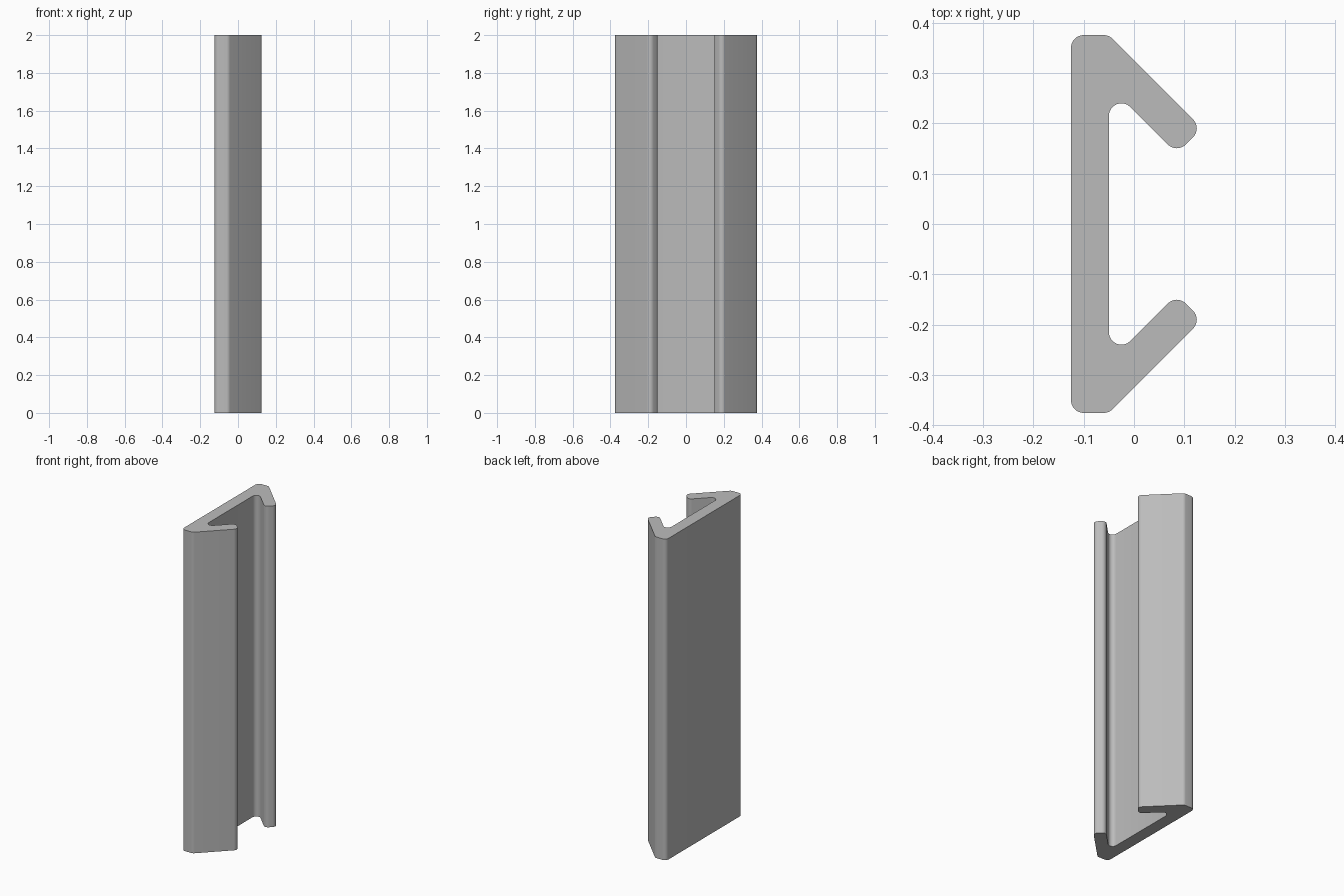
import bpy
import bmesh
import math
from mathutils import Vector

cube = bpy.data.objects.get("Cube")
if cube:
    bpy.data.objects.remove(cube, do_unlink=True)

HEIGHT = 2.0
RADIUS = 0.025
STEPS = 8


def make_material(name, colour):
    mat = bpy.data.materials.new(name)
    mat.use_nodes = True
    mat.diffuse_color = colour
    mat.node_tree.nodes["Principled BSDF"].inputs["Base Color"].default_value = colour
    return mat


def fillet(points, radius, steps):
    """Round every corner of a closed outline with a tangent arc."""
    result = []
    for i, corner in enumerate(points):
        a = (points[i - 1] - corner).normalized()
        b = (points[(i + 1) % len(points)] - corner).normalized()
        half = a.angle(b) / 2
        centre = corner + (a + b).normalized() * radius / math.sin(half)
        reach = radius / math.tan(half)
        start = corner + a * reach - centre
        end = corner + b * reach - centre
        sweep = start.angle(end)
        for s in range(steps + 1):
            t = s / steps
            arm = (start * math.sin((1 - t) * sweep) + end * math.sin(t * sweep)) / math.sin(sweep)
            result.append(centre + arm)
    return result


# Half of the channel outline: back corner, shoulder, lip tip, inner corner
half = [Vector(p) for p in ((-0.125, 0.375), (-0.05, 0.375), (0.135, 0.19),
                            (0.085, 0.14), (-0.05, 0.275))]
outline = half + [Vector((p.x, -p.y)) for p in reversed(half)]
outline.reverse()

# Extrude the rounded outline upwards
bm = bmesh.new()
base = bm.faces.new([bm.verts.new((p.x, p.y, 0)) for p in fillet(outline, RADIUS, STEPS)])
extruded = bmesh.ops.extrude_face_region(bm, geom=[base], use_keep_orig=True)
top = [v for v in extruded["geom"] if isinstance(v, bmesh.types.BMVert)]
bmesh.ops.translate(bm, verts=top, vec=(0, 0, HEIGHT))
bmesh.ops.recalc_face_normals(bm, faces=bm.faces)
mesh = bpy.data.meshes.new("channel_rail")
bm.to_mesh(mesh)
bm.free()

rail = bpy.data.objects.new("channel_rail", mesh)
bpy.context.collection.objects.link(rail)
mesh.materials.append(make_material("plain_grey", (0.5, 0.5, 0.5, 1)))

bpy.ops.object.select_all(action="DESELECT")
rail.select_set(True)
bpy.context.view_layer.objects.active = rail
bpy.ops.object.shade_smooth_by_angle(angle=math.radians(30))
